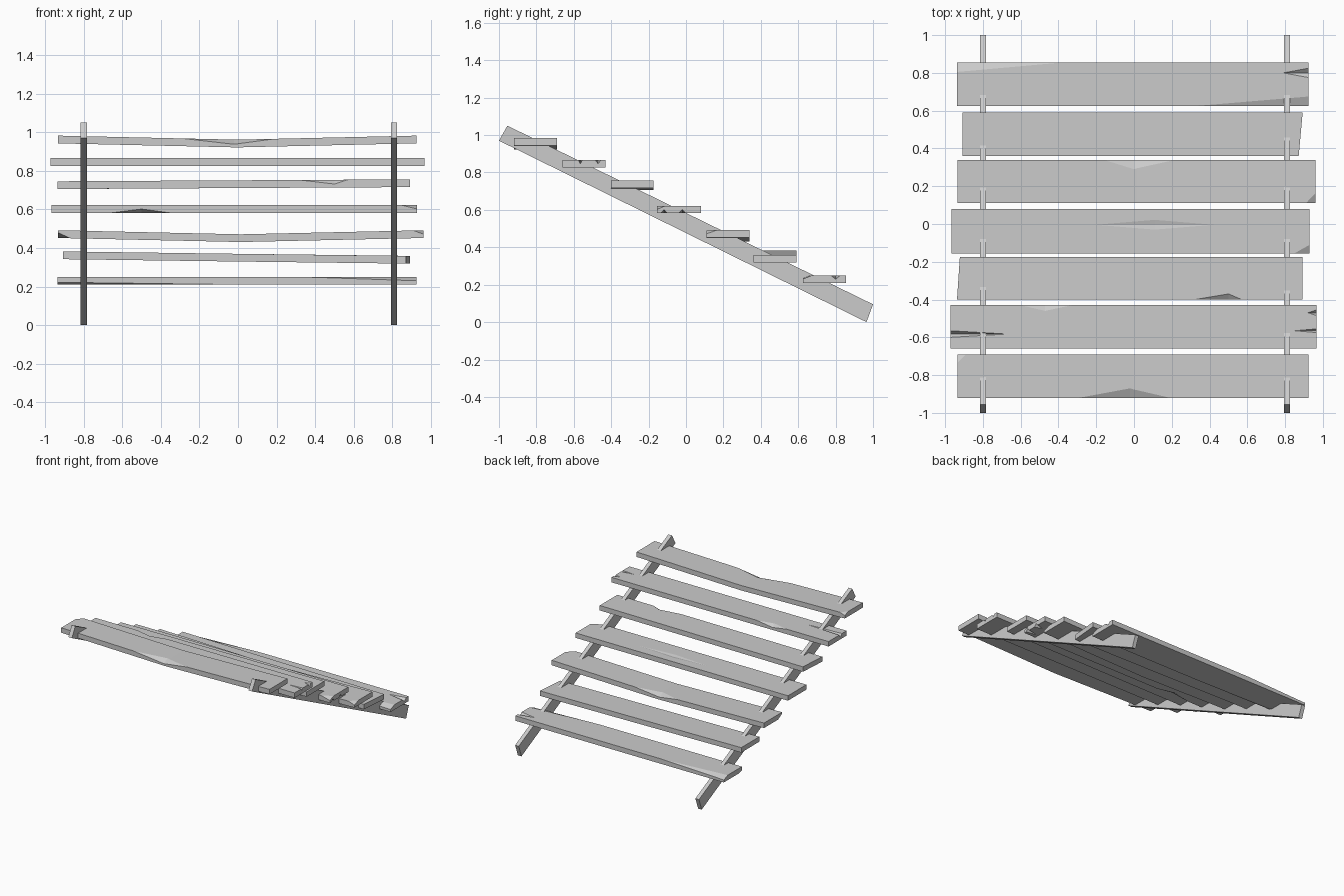
import bpy, bmesh
from mathutils import Vector

if "Cube" in bpy.data.objects:
    bpy.data.objects.remove(bpy.data.objects["Cube"])

T = 0.04  # plank thickness


def make_object(name, bm):
    bmesh.ops.recalc_face_normals(bm, faces=bm.faces[:])
    me = bpy.data.meshes.new(name)
    bm.to_mesh(me)
    bm.free()
    ob = bpy.data.objects.new(name, me)
    bpy.context.collection.objects.link(ob)
    return ob


def loft(name, rings):
    bm = bmesh.new()
    vs = [[bm.verts.new(p) for p in r] for r in rings]
    n = len(rings[0])
    for a, b in zip(vs, vs[1:]):
        for i in range(n):
            j = (i + 1) % n
            bm.faces.new((a[i], a[j], b[j], b[i]))
    bm.faces.new(vs[0])
    bm.faces.new(vs[-1])
    return make_object(name, bm)


def cut(ob, pts, pivots):
    # hull grown about the last points, so the cut planes stay in place
    pts = [Vector(p) for p in pts]
    c = sum(pts[-pivots:], Vector()) / pivots
    bm = bmesh.new()
    for p in pts:
        bm.verts.new(c + (p - c) * 1.6)
    bmesh.ops.convex_hull(bm, input=bm.verts[:])
    cutter = make_object("cutter", bm)
    cutter.hide_render = True
    m = ob.modifiers.new("chip", 'BOOLEAN')
    m.operation, m.solver, m.object = 'DIFFERENCE', 'EXACT', cutter
    dg = bpy.context.evaluated_depsgraph_get()
    me = bpy.data.meshes.new_from_object(ob.evaluated_get(dg))
    ob.modifiers.clear()
    ob.data = me
    bpy.data.objects.remove(cutter)


# chips: top (s=0) or bottom (s=1); d is the depth into the thickness
def edge(x0, x1, xm, y, yin, d, s=0):
    return [(x0, y, s), (x1, y, s), (xm, yin, s), (xm, y, abs(s - d))], 2


def split(x, tip, y0, y1, d, s=0):
    ym = (y0 + y1) / 2
    return [(x, y0, s), (x, y1, s), (tip, ym, s), (x, ym, abs(s - d))], 2


def corner(x, y, xin, yin, d, s=0):
    return [(x, y, s), (xin, y, s), (x, yin, s), (x, y, abs(s - d))], 3


def gouge(x0, x1, y0, y1, d):
    xm, ym = (x0 + x1) / 2, (y0 + y1) / 2
    return [(x0, ym, 0), (x1, ym, 0), (xm, y0, 0), (xm, y1, 0), (xm, ym, d)], 1


def plank(name, y0, y1, left, right, tops, chips):
    # left/right: end x at (front, back); tops: top z at left, middle, right
    def z(x):
        h = (x - left[0]) / (right[0] - left[0]) * 2
        i = 0 if h < 1 else 1
        return tops[i] + (tops[i + 1] - tops[i]) * (h - i)
    mid = ((left[0] + right[0]) / 2,) * 2
    rings = [[(e[0], y0, t - T), (e[1], y1, t - T), (e[1], y1, t), (e[0], y0, t)]
             for e, t in zip((left, mid, right), tops)]
    ob = loft(name, rings)
    for pts, piv in chips:
        cut(ob, [(x, y, z(x) - s * T) for x, y, s in pts], piv)


# sloping side rails
profile = [(-1, 0.97), (-0.955, 1.05), (1, 0.095), (0.965, 0)]
for side, x in (("left", -0.8), ("right", 0.81)):
    loft(side + "_rail", [[(x + o, y, z) for y, z in profile] for o in (-0.016, 0.016)])

# worn planks from the top down
plank("plank_1", -0.92, -0.69, (-0.935,) * 2, (0.925,) * 2, (0.983, 0.962, 0.983),
      [edge(-0.29, 0.19, -0.02, -0.92, -0.87, 0.6),
       corner(-0.935, -0.69, -0.89, -0.735, 0.4)])
plank("plank_2", -0.66, -0.43, (-0.972,) * 2, (0.967,) * 2, (0.866,) * 3,
      [split(-0.972, -0.67, -0.6, -0.565, 0.6),
       split(0.967, 0.85, -0.575, -0.555, 0.5),
       split(0.967, 0.92, -0.485, -0.455, 0.5),
       edge(-0.6, -0.33, -0.47, -0.43, -0.46, 0.5)])
plank("plank_3", -0.4, -0.175, (-0.937, -0.922), (0.893,) * 2, (0.746, 0.751, 0.756),
      [edge(0.32, 0.57, 0.5, -0.4, -0.37, 0.55)])
plank("plank_4", -0.155, 0.08, (-0.967,) * 2, (0.93,) * 2, (0.622,) * 3,
      [gouge(-0.2, 0.42, -0.03, 0.022, 0.15),
       corner(0.93, -0.155, 0.85, -0.11, 0.5),
       edge(-0.66, -0.35, -0.5, -0.155, -0.12, 0.5, 1),
       split(0.93, 0.85, -0.135, -0.1, 0.5, 1),
       split(0.93, 0.87, -0.04, 0.0, 0.5, 1)])
plank("plank_5", 0.11, 0.34, (-0.935,) * 2, (0.962,) * 2, (0.492, 0.471, 0.492),
      [edge(-0.16, 0.22, 0.0, 0.34, 0.29, 0.5),
       corner(0.962, 0.11, 0.91, 0.165, 0.5),
       corner(-0.935, 0.11, -0.87, 0.16, 0.7, 1)])
plank("plank_6", 0.36, 0.59, (-0.907,) * 2, (0.872, 0.893), (0.382, 0.37, 0.359), [])
plank("plank_7", 0.625, 0.855, (-0.937,) * 2, (0.925,) * 2, (0.25,) * 3,
      [split(0.925, 0.79, 0.775, 0.825, 0.5),
       corner(0.925, 0.625, 0.33, 0.675, 0.5),
       corner(-0.937, 0.855, -0.38, 0.805, 0.5),
       corner(-0.937, 0.625, 0.02, 0.66, 0.3, 1)])
